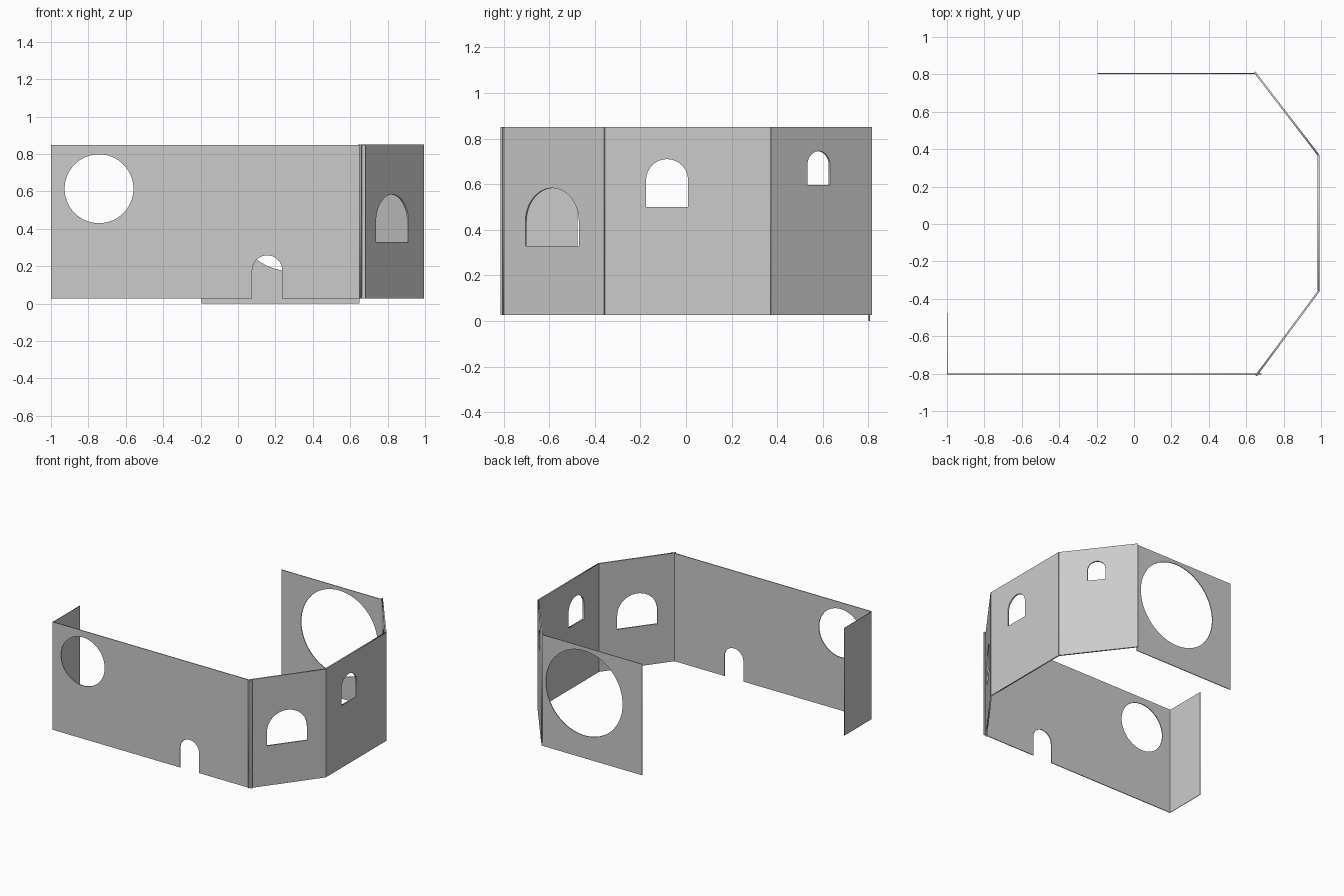
import bpy
import math
from math import cos, sin, pi

if "Cube" in bpy.data.objects:
    bpy.data.objects.remove(bpy.data.objects["Cube"])


def rect(w, z0, z1):
    return [(0, z0), (w, z0), (w, z1), (0, z1)]


def circle(cx, cz, r, n=64):
    return [(cx + r * cos(2 * pi * i / n), cz + r * sin(2 * pi * i / n)) for i in range(n)]


def arch(cx, z0, hw, top, n=24):
    """Round-headed opening: square foot, semicircular head."""
    spring = top - hw
    head = [(cx - hw * cos(pi * i / n), spring + hw * sin(pi * i / n)) for i in range(n + 1)]
    return [(cx - hw, z0)] + head + [(cx + hw, z0)]


def wall(name, start, end, outline, holes=(), thickness=0.01):
    """Upright slab from start to end; local x runs along the wall, local y is up."""
    cu = bpy.data.curves.new(name, 'CURVE')
    cu.dimensions = '2D'
    cu.fill_mode = 'BOTH'
    cu.extrude = thickness / 2
    for loop in [outline, *holes]:
        sp = cu.splines.new('POLY')
        sp.points.add(len(loop) - 1)
        for p, (x, z) in zip(sp.points, loop):
            p.co = (x, z, 0, 1)
        sp.use_cyclic_u = True
    ob = bpy.data.objects.new(name, cu)
    bpy.context.collection.objects.link(ob)
    ob.location = (start[0], start[1], 0)
    ob.rotation_euler = (pi / 2, 0, math.atan2(end[1] - start[1], end[0] - start[0]))
    bpy.ops.object.select_all(action='DESELECT')
    ob.select_set(True)
    bpy.context.view_layer.objects.active = ob
    bpy.ops.object.convert(target='MESH')
    return bpy.context.object


def length(a, b):
    return math.hypot(b[0] - a[0], b[1] - a[1])


Z0, Z1 = 0.027, 0.848

# Long front wall: round window, doorway notched out of the bottom edge
door = arch(1.156, Z0, 0.08, 0.258)
front = [(0, Z0)] + door + [(1.682, Z0), (1.682, Z1), (0, Z1)]
wall("front_wall", (-1, -0.802), (0.682, -0.802), front,
     [circle(0.257, 0.614, 0.184)], 0.006)

# Short return at the left end
wall("left_return", (-0.998, -0.802), (-0.998, -0.475), rect(0.327, Z0, Z1 - 0.003), (), 0.004)

# Three apse walls with arched windows
A, B, C, D = (0.653, -0.811), (0.99, -0.356), (0.985, 0.37), (0.645, 0.812)
wall("front_right_wall", A, B, rect(length(A, B), Z0, Z1 + 0.003),
     [arch(0.282, 0.33, 0.146, 0.583)], 0.01)
right_a, right_b = (0.987, -0.356), (0.987, 0.37)
wall("right_wall", right_a, right_b, rect(0.726, Z0, Z1 + 0.003),
     [arch(0.273, 0.50, 0.092, 0.71)], 0.01)
wall("back_right_wall", C, D, rect(length(C, D), Z0, Z1 + 0.003),
     [arch(0.264, 0.597, 0.063, 0.745)], 0.01)

# Back wall with the large round opening, reaching down to the ground
wall("back_wall", (-0.195, 0.804), (0.65, 0.804), rect(0.845, 0, 0.845),
     [circle(0.487, 0.495, 0.323)], 0.006)
